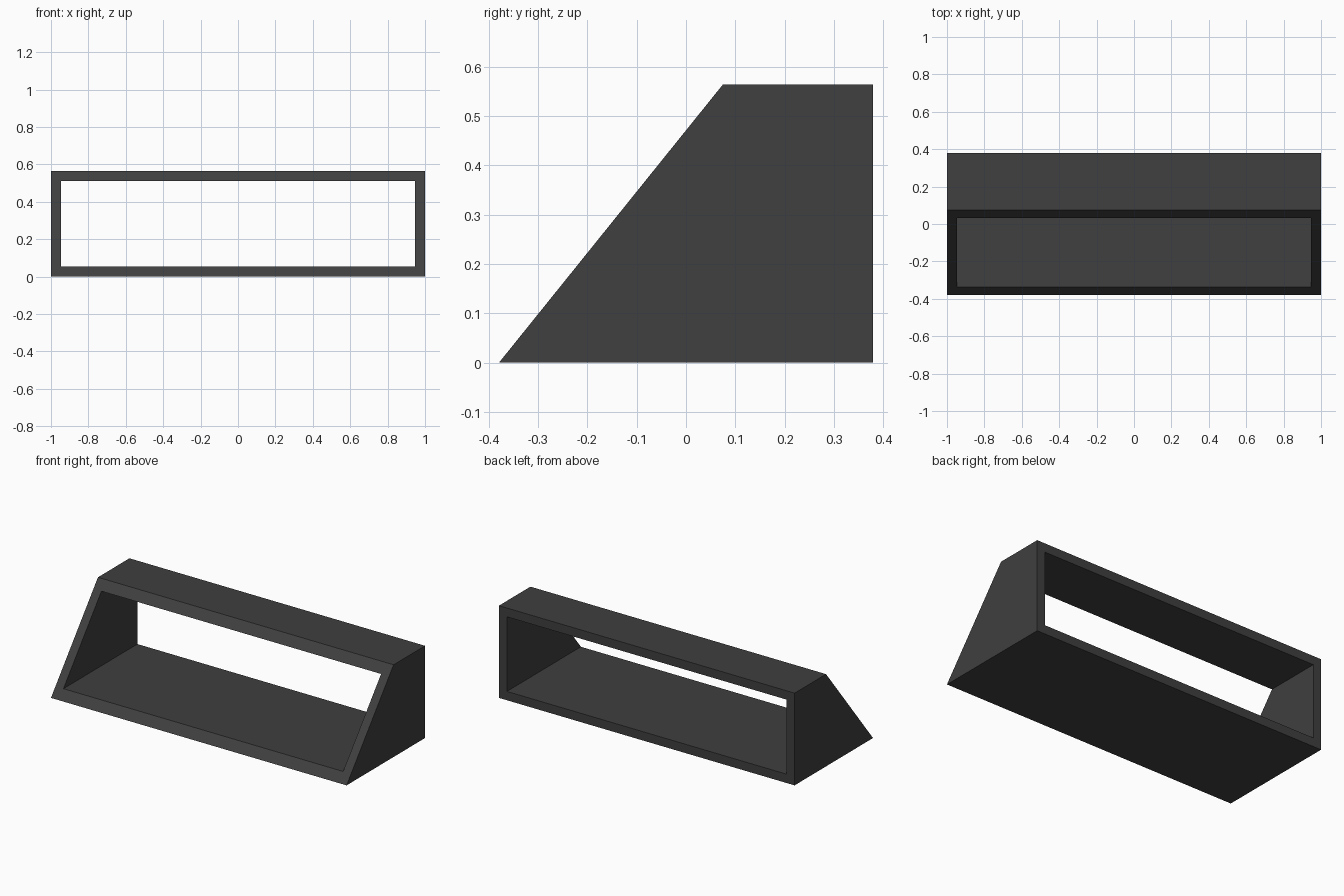
import bpy

if "Cube" in bpy.data.objects:
    bpy.data.objects.remove(bpy.data.objects["Cube"])

W, D, H, T = 1.0, 0.379, 0.564, 0.054   # half width, half depth, height, wall
TOP_Y = 0.075                           # front edge of the top board


def front_y(z):
    return -D + (TOP_Y + D) * z / H


def ring(inset, back):
    """Four corners of a rectangular loop on the sloped front or flat back."""
    x, lo, hi = W - inset, inset, H - inset
    return [(px, D if back else front_y(pz), pz)
            for px, pz in ((-x, lo), (x, lo), (x, hi), (-x, hi))]


# Loops in order: outer front, inner front, inner back, outer back
loops = [ring(0, False), ring(T, False), ring(T, True), ring(0, True)]
verts = [v for loop in loops for v in loop]

# Bridge the loops around into a closed hollow frame
faces = []
for a in range(4):
    b = (a + 1) % 4
    for i in range(4):
        j = (i + 1) % 4
        faces.append((a * 4 + i, a * 4 + j, b * 4 + j, b * 4 + i))

mesh = bpy.data.meshes.new("sloped_shelf_frame")
mesh.from_pydata(verts, [], faces)
mesh.update()
frame = bpy.data.objects.new("sloped_shelf_frame", mesh)
bpy.context.collection.objects.link(frame)

# Single dark grey finish
mat = bpy.data.materials.new("charcoal")
mat.diffuse_color = (0.05, 0.05, 0.05, 1)
mat.use_nodes = True
mat.node_tree.nodes["Principled BSDF"].inputs["Base Color"].default_value = mat.diffuse_color
mesh.materials.append(mat)
